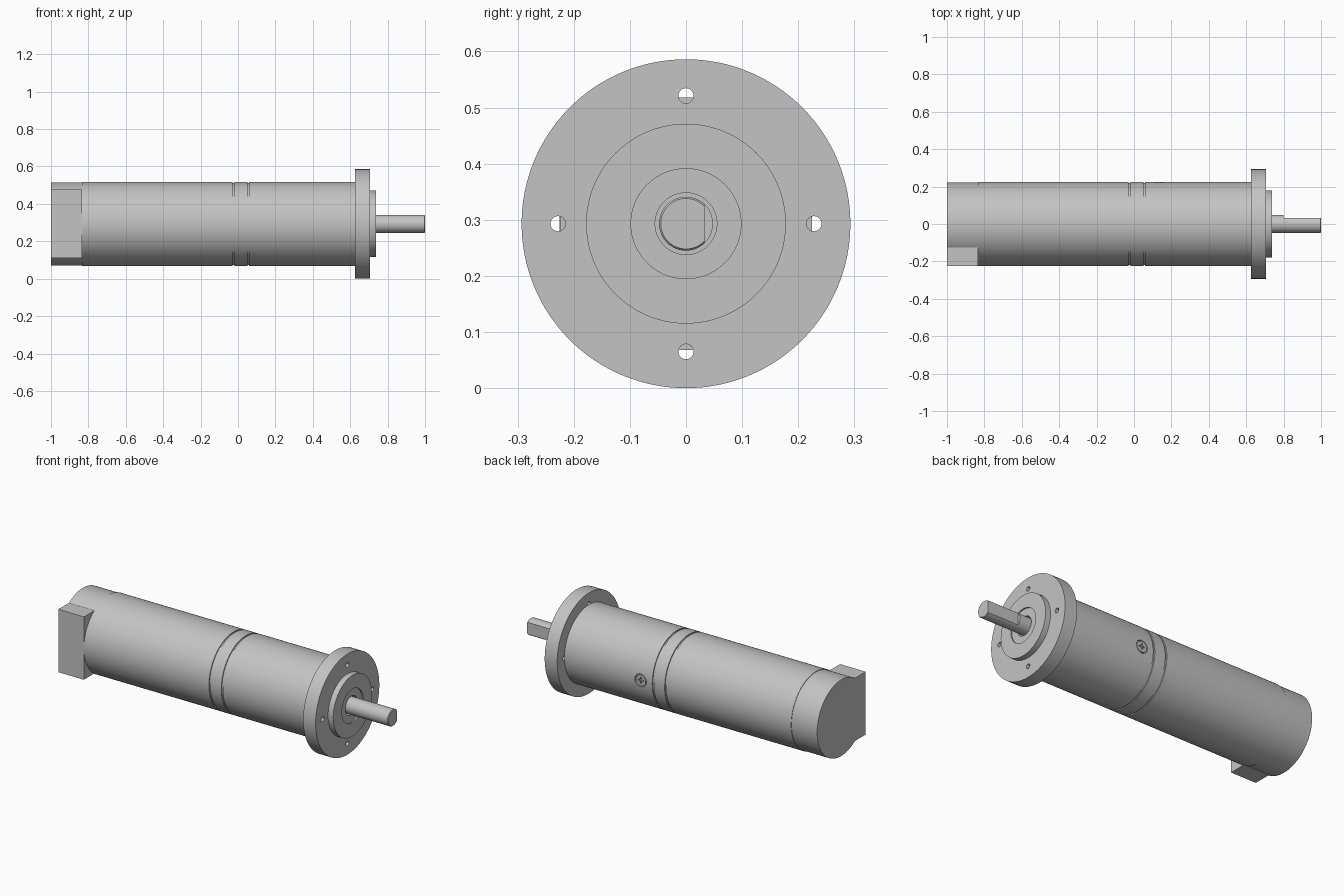
import bpy
import bmesh
from math import cos, sin, pi, radians
from mathutils import Matrix, Vector

cube = bpy.data.objects.get("Cube")
if cube:
    bpy.data.objects.remove(cube, do_unlink=True)

AXIS = 0.293      # height of the shaft axis
BODY_R = 0.225

metal = bpy.data.materials.new("plain grey metal")
metal.use_nodes = True
colour = (0.55, 0.55, 0.55, 1)
metal.diffuse_color = colour
metal.node_tree.nodes["Principled BSDF"].inputs["Base Color"].default_value = colour


def finish(name, bm):
    bmesh.ops.recalc_face_normals(bm, faces=bm.faces)
    mesh = bpy.data.meshes.new(name)
    bm.to_mesh(mesh)
    bm.free()
    mesh.materials.append(metal)
    obj = bpy.data.objects.new(name, mesh)
    bpy.context.collection.objects.link(obj)
    return obj


def lathe(name, profile, sides=96):
    """Turn (x, radius) points about the shaft axis and cap both ends."""
    bm = bmesh.new()
    rings = []
    for x, r in profile:
        angles = [2 * pi * i / sides for i in range(sides)]
        rings.append([bm.verts.new((x, r * cos(a), AXIS + r * sin(a))) for a in angles])
    for a, b in zip(rings, rings[1:]):
        for i in range(sides):
            j = (i + 1) % sides
            bm.faces.new((a[i], a[j], b[j], b[i]))
    bm.faces.new(rings[0])
    bm.faces.new(rings[-1])
    return finish(name, bm)


def rod(name, centre, radius, depth, axis, sides=32):
    """Solid cylinder along the given axis."""
    turn = Vector((0, 0, 1)).rotation_difference(Vector(axis)).to_matrix().to_4x4()
    bm = bmesh.new()
    bmesh.ops.create_cone(bm, cap_ends=True, segments=sides, radius1=radius,
                          radius2=radius, depth=depth,
                          matrix=Matrix.Translation(centre) @ turn)
    return finish(name, bm)


def block(name, low, high):
    low, high = Vector(low), Vector(high)
    bm = bmesh.new()
    bmesh.ops.create_cube(bm, size=1, matrix=Matrix.Translation((low + high) / 2)
                          @ Matrix.Diagonal((*(high - low), 1)))
    return finish(name, bm)


def combine(obj, tool, operation="DIFFERENCE"):
    """Apply a boolean and discard the tool object."""
    mod = obj.modifiers.new("cut", "BOOLEAN")
    mod.operation, mod.object, mod.solver = operation, tool, "EXACT"
    graph = bpy.context.evaluated_depsgraph_get()
    mesh = bpy.data.meshes.new_from_object(obj.evaluated_get(graph))
    obj.modifiers.clear()
    obj.data = mesh
    bpy.data.objects.remove(tool, do_unlink=True)


# Main housing with two narrow turned grooves
profile = [(-0.835, BODY_R)]
for x in (-0.025, 0.055):
    profile += [(x - 0.005, BODY_R), (x - 0.005, BODY_R - 0.006),
                (x + 0.005, BODY_R - 0.006), (x + 0.005, BODY_R)]
profile.append((0.625, BODY_R))
body = lathe("motor_body", profile)

# Cross-head screw set in the back of the housing
SCREW = Vector((0.135, BODY_R, AXIS))
combine(body, rod("screw_hole", SCREW, 0.037, 0.03, (0, 1, 0)))
screw = rod("side_screw", SCREW - Vector((0, 0.011, 0)), 0.032, 0.02, (0, 1, 0))
for half in (Vector((0.018, 0.008, 0.004)), Vector((0.004, 0.008, 0.018))):
    combine(screw, block("screw_slot", SCREW - half, SCREW + half))

# Rear cap with the square connector housing on its front side
cap = lathe("rear_cap", [(-1, 0.222), (-0.835, 0.222)])
combine(cap, block("connector_box", (-1, -0.225, AXIS - 0.183),
                   (-0.835, -0.12, AXIS + 0.183)), "UNION")

# Mounting flange, raised pilot and shallow bearing recess
flange = lathe("mounting_flange", [
    (0.625, 0.293), (0.705, 0.293), (0.705, 0.178), (0.738, 0.178),
    (0.738, 0.098), (0.73, 0.098), (0.73, 0.055), (0.70, 0.055)], 128)
for i in range(4):
    a = i * pi / 2
    centre = (0.66, 0.228 * cos(a), AXIS + 0.228 * sin(a))
    combine(flange, rod("bolt_hole", centre, 0.0135, 0.2, (1, 0, 0)))

# Output shaft with a flat on its back side
shaft = lathe("output_shaft", [(0.69, 0.048), (0.996, 0.048), (1, 0.045)], 64)
combine(shaft, block("shaft_flat", (0.8, 0.033, AXIS - 0.1), (1.1, 0.1, AXIS + 0.1)))

# Smooth round walls, keeping machined edges crisp
for obj in (body, screw, cap, flange, shaft):
    bpy.ops.object.select_all(action="DESELECT")
    obj.select_set(True)
    bpy.context.view_layer.objects.active = obj
    bpy.ops.object.shade_smooth_by_angle(angle=radians(30))
